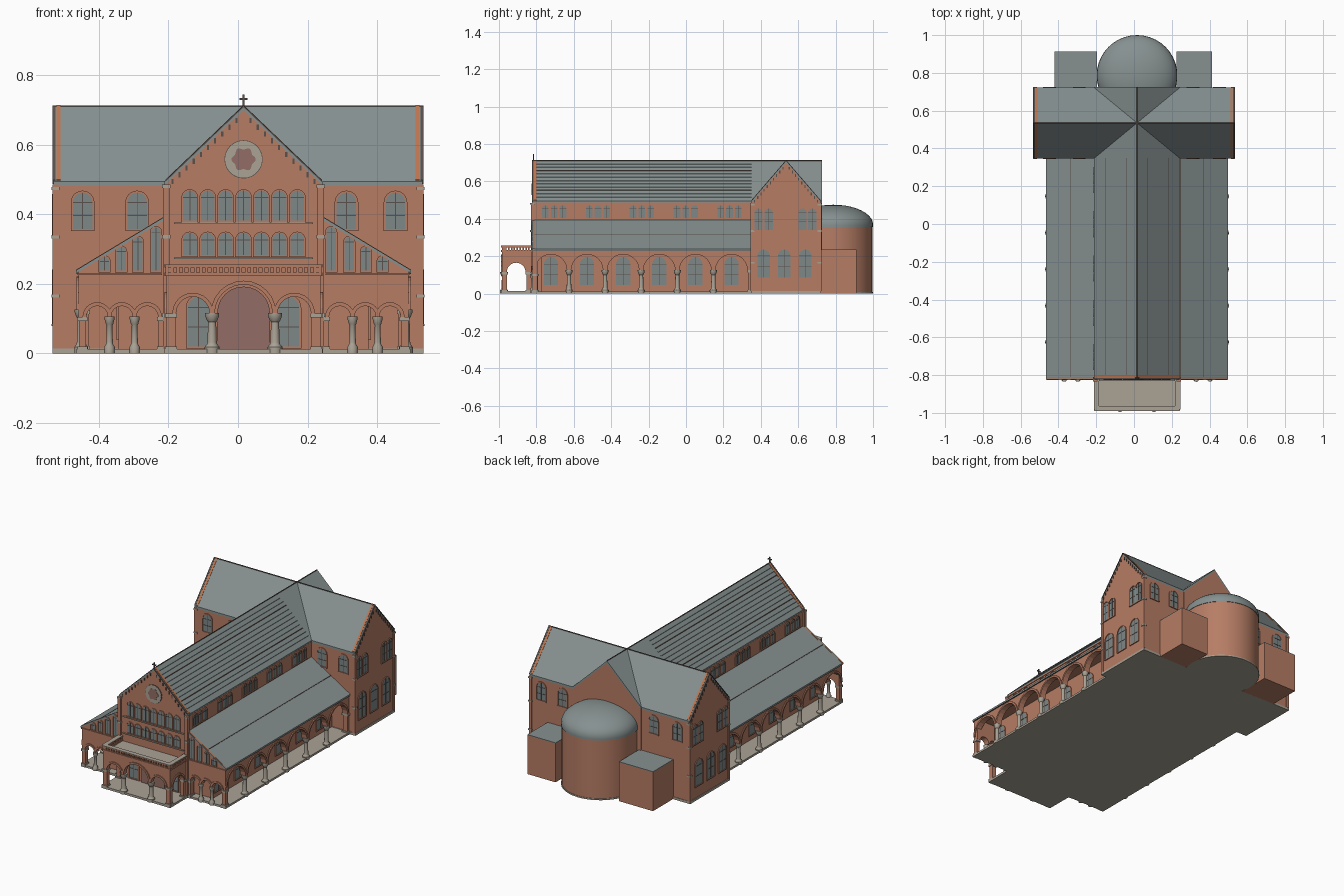
import bpy, bmesh
from math import sin, cos, pi, radians
from mathutils import Matrix, Vector

cube = bpy.data.objects.get("Cube")
if cube:
    bpy.data.objects.remove(cube, do_unlink=True)

COLOURS = {
    "brick": (0.47, 0.205, 0.13), "orange brick": (0.52, 0.18, 0.08),
    "slate": (0.24, 0.28, 0.28), "stone": (0.40, 0.36, 0.30),
    "glass": (0.21, 0.245, 0.245), "door wood": (0.29, 0.15, 0.13),
    "dark trim": (0.10, 0.08, 0.07),
}
MATS = {}
for key, rgb in COLOURS.items():
    m = MATS[key] = bpy.data.materials.new(key)
    m.use_nodes = True
    m.diffuse_color = (*rgb, 1)
    m.node_tree.nodes["Principled BSDF"].inputs["Base Color"].default_value = (*rgb, 1)

C = 0.016          # centre line of the nave
PARTS = {}         # name -> (bmesh, material)


def mesh_for(name, mat):
    return PARTS.setdefault(name, (bmesh.new(), mat))[0]


def frame(x, y, deg):
    """Wall frame: u along the wall, z up, n outward (0 degrees faces the front)."""
    return Matrix.Translation((x, y, 0)) @ Matrix.Rotation(radians(deg), 4, 'Z')


def prism(name, mat, F, pts, n0, n1):
    bm = mesh_for(name, mat)
    a, b = ([bm.verts.new(F @ Vector((u, -n, z))) for u, z in pts] for n in (n0, n1))
    bm.faces.new(a)
    bm.faces.new(b[::-1])
    for i in range(len(pts)):
        j = (i + 1) % len(pts)
        bm.faces.new((a[i], b[i], b[j], a[j]))


def block(name, mat, F, u0, u1, z0, z1, n0, n1):
    prism(name, mat, F, [(u0, z0), (u1, z0), (u1, z1), (u0, z1)], n0, n1)


def lathe(name, mat, x, y, profile, seg=12):
    bm = mesh_for(name, mat)
    rings = [[bm.verts.new((x + r * cos(2 * pi * i / seg), y + r * sin(2 * pi * i / seg), z))
              for i in range(seg)] for r, z in profile]
    bm.faces.new(rings[0][::-1])
    bm.faces.new(rings[-1])
    for lo, hi in zip(rings, rings[1:]):
        for i in range(seg):
            j = (i + 1) % seg
            bm.faces.new((lo[i], lo[j], hi[j], hi[i]))


def arc(u, z, r, n=12):
    return [(u - r * cos(pi * i / n), z + r * sin(pi * i / n)) for i in range(n + 1)]


def arch_shape(u, z0, top, r):
    return [(u - r, z0)] + arc(u, top - r, r) + [(u + r, z0)]


def window(F, u, z0, top, r, bars=2):
    prism("window_panes", "glass", F, arch_shape(u, z0, top, r), 0, 0.002)
    w = 0.006 if r > 0.022 else 0.004
    ring = arch_shape(u, z0, top + w, r + w) + arch_shape(u, z0, top, r)[::-1]
    prism("window_surrounds", "brick", F, ring, 0, 0.005)
    block("window_sills", "brick", F, u - r - w, u + r + w, z0 - 0.006, z0, 0, 0.006)
    t = 0.0012
    block("window_bars", "dark trim", F, u - t, u + t, z0, top, 0, 0.0035)
    for k in range(bars):
        z = z0 + (top - r - z0) * (k + 1) / bars
        block("window_bars", "dark trim", F, u - r, u + r, z - t, z + t, 0, 0.0035)


def arcade(name, F, outline, arches, spring, depth):
    """Wall resting on columns; outline runs over the top from left to right."""
    low = []
    for u, r in sorted(arches, reverse=True):
        low += arc(u, spring, r)[::-1]
        ring = arc(u, spring, r + 0.011) + arc(u, spring, r)[::-1]
        prism("arch_mouldings", "brick", F, ring, 0, 0.006)
    ends = [(outline[0][0], spring)], [(outline[-1][0], spring)]
    prism(name, "brick", F, ends[0] + outline + ends[1] + low, -depth, 0)


def column(x, y, top, r=0.012):
    lathe("columns", "stone", x, y, [(r * 1.6, 0), (r * 1.6, 0.018), (r * 1.1, 0.026), (r, 0.032),
          (r * 0.85, top - 0.026), (r * 1.1, top - 0.022), (r * 1.5, top - 0.008), (r * 1.5, top)])


def pier(F, u0, u1, spring, depth):
    block("piers", "brick", F, u0, u1, 0.005, spring + 0.001, -depth, 0)
    for z0, z1 in ((0, 0.02), (spring - 0.012, spring)):
        block("pier_stones", "stone", F, u0 - 0.004, u1 + 0.004, z0, z1, -depth - 0.004, 0.006)


def slope(name, mat, F, p, q, t, n0, n1):
    prism(name, mat, F, [p, q, (q[0], q[1] + t), (p[0], p[1] + t)], n0, n1)


def gable_trim(F, half, eave, top):
    for s in (-1, 1):
        p, q = (0, top), (s * half, eave)
        slope("gable_copings", "orange brick", F, p, q, 0.0145, -0.020, -0.008)
        slope("rake_trim", "dark trim", F, (0, top + 0.008), (s * half, eave + 0.008), 0.0055, -0.005, 0.004)
        for k in range(1, 11):
            u, z = half * k / 11, top - (top - eave) * k / 11
            block("gable_dentils", "dark trim", F, s * u - 0.003, s * u + 0.003, z - 0.018, z - 0.003, 0, 0.004)


def house(name, F, half, length, eave=0.485, top=0.70):
    prism(name + "_walls", "brick", F,
          [(-half, 0.006), (half, 0.006), (half, eave), (0, top), (-half, eave)], -length, 0)
    for s in (-1, 1):
        slope(name + "_roof", "slate", F, (0, top), (s * (half + 0.003), eave - 0.003), 0.012, -length, 0)
    block("ridge_caps", "dark trim", F, -0.002, 0.002, top + 0.008, top + 0.0135, -length, 0.002)
    gable_trim(F, half, eave, top)


FRONT, EAST = frame(C, -0.82, 0), frame(0.53, 0.535, 90)

# Nave and transept
house("nave", FRONT, 0.225, 1.546)
house("transept", EAST, 0.185, 1.06)
gable_trim(frame(-0.53, 0.535, -90), 0.185, 0.485, 0.70)
for s in (-1, 1):
    for k in range(1, 12):
        u, pitch = 0.0185 * k, 0.215 / 0.225
        name, mat = ("roof_bands", "dark trim") if k in (3, 9) else ("tile_rows", "slate")
        slope(name, mat, FRONT, (s * u, 0.70 - u * pitch), (s * (u + 0.003), 0.70 - (u + 0.003) * pitch),
              0.0145, -1.17, -0.021)

# Plinths
block("nave_plinth", "stone", FRONT, -0.48, 0.48, 0, 0.012, -1.17, 0.004)
block("porch_plinth", "stone", FRONT, -0.227, 0.227, 0, 0.013, 0, 0.168)
block("transept_plinth", "stone", EAST, -0.188, 0.188, 0, 0.014, -1.064, 0.004)
lathe("apse_plinth", "stone", C, 0.786, [(0.214, 0), (0.214, 0.008)], 40)

# Aisles: galleries behind open arcades, under lean-to roofs
for s in (-1, 1):
    prism("aisle_lofts", "brick", FRONT, [(s * 0.225, 0.232), (s * 0.472, 0.232), (s * 0.225, 0.383)], -1.17, -0.005)
    block("aisle_inner_walls", "brick", FRONT, *sorted((s * 0.22, s * 0.36)), 0.012, 0.234, -1.17, -0.045)
    p, q = (s * 0.225, 0.385), (s * 0.482, 0.23)
    slope("aisle_roofs", "slate", FRONT, p, q, 0.009, -1.17, 0.003)
    slope("aisle_copings", "orange brick", FRONT, p, q, 0.0105, -0.009, -0.003)
    slope("aisle_roof_bands", "dark trim", FRONT, (s * 0.352, 0.308), (s * 0.355, 0.306), 0.011, -1.17, -0.01)
    F = frame(C + s * 0.475, 0, s * 90)
    bays = [-0.722 + 0.193 * i for i in range(6)]
    ends = sorted((s * -0.82, s * 0.35))
    arcade("side_arcades", F, [(ends[0], 0.235), (ends[1], 0.235)], [(s * y, 0.085) for y in bays], 0.125, 0.03)
    block("eave_trim", "dark trim", F, ends[0], ends[1], 0.228, 0.233, 0, 0.006)
    for y in bays[:-1]:
        column(C + s * 0.467, y + 0.0965, 0.126, 0.0125)
    pier(F, *sorted((s * 0.332, s * 0.348)), 0.125, 0.03)
    # Aisle front
    top = sorted([(s * 0.225, 0.387), (s * 0.475, 0.235)])
    arcade("aisle_fronts", FRONT, top, [(s * u, 0.031) for u in (0.277, 0.35, 0.421)], 0.105, 0.03)
    for u in (0.3135, 0.3855):
        column(C + s * u, -0.82, 0.106, 0.0095)
    pier(FRONT, *sorted((s * 0.453, s * 0.474)), 0.105, 0.025)
    pier(FRONT, *sorted((s * 0.224, s * 0.245)), 0.105, 0.03)
    block("aisle_strings", "brick", FRONT, *sorted((s * 0.235, s * 0.478)), 0.225, 0.23, 0, 0.006)
    for u, t in ((0.252, 0.362), (0.304, 0.334), (0.352, 0.306), (0.40, 0.278)):
        window(FRONT, s * u, 0.238, t, 0.0135, 1)
    # Gallery and clerestory windows
    F = frame(C + s * 0.36, 0, s * 90)
    for y in bays:
        window(F, s * y, 0.045, 0.195, 0.038)
    F = frame(C + s * 0.225, 0, s * 90)
    for i in range(5):
        for d in (-0.047, 0, 0.047):
            window(F, s * (-0.705 + 0.2345 * i + d), 0.405, 0.472, 0.018, 1)
    block("clerestory_cornices", "brick", F, ends[0], ends[1], 0.479, 0.486, 0, 0.004)
    block("facade_pilasters", "brick", FRONT, s * 0.222 - 0.01, s * 0.222 + 0.01, 0.012, 0.485, -0.01, 0.01)
    for z in (0.105, 0.33, 0.475):
        block("facade_pilaster_stones", "stone", FRONT, s * 0.222 - 0.012, s * 0.222 + 0.012, z, z + 0.01, -0.01, 0.013)

# Transept windows and corner strips
for s in (-1, 1):
    F = frame(s * 0.53, 0.535, s * 90)
    for u in (-0.12, -0.01, 0.103):
        window(F, s * u, 0.085, 0.235, 0.033)
    for u in (-0.148, -0.093, 0.088, 0.14):
        window(F, s * u, 0.34, 0.455, 0.022)
    W = frame(0, 0.535 + s * 0.185, 0 if s < 0 else 180)
    for x in (-0.447, -0.29, 0.312, 0.453):
        window(W, x * -s, 0.358, 0.462, 0.028)
    for e in (-1, 1):
        block("corner_strips", "brick", F, e * 0.18 - 0.009, e * 0.18 + 0.009, 0.014, 0.485, -0.015, 0.003)
        for z in (0.16, 0.33, 0.47):
            block("corner_stones", "stone", F, e * 0.18 - 0.011, e * 0.18 + 0.011, z, z + 0.009, -0.017, 0.006)

# Front facade
for i in range(-3, 4):
    window(FRONT, i * 0.0515, 0.382, 0.468, 0.02, 1)
    window(FRONT, i * 0.0515, 0.283, 0.346, 0.02, 1)
for z in (0.372, 0.272):
    block("facade_strings", "stone", FRONT, -0.2, 0.2, z, z + 0.004, 0, 0.01)
ring = [(cos(2 * pi * i / 48), sin(2 * pi * i / 48)) for i in range(48)]
prism("rose_window_rim", "dark trim", FRONT, [(a * 0.055, 0.558 + b * 0.055) for a, b in ring], 0, 0.002)
prism("rose_window_ring", "stone", FRONT, [(a * 0.053, 0.558 + b * 0.053) for a, b in ring], 0, 0.004)
petals = [(0.0315 + 0.0035 * cos(pi * i / 4)) for i in range(48)]
prism("rose_window_flower", "door wood", FRONT, [(a * r, 0.558 + b * r) for (a, b), r in zip(ring, petals)], 0, 0.006)
prism("main_door", "door wood", FRONT, arch_shape(0, 0.012, 0.192, 0.076), 0, 0.008)
for s in (-1, 1):
    window(FRONT, s * 0.13, 0.02, 0.162, 0.03)
block("cross_post", "dark trim", FRONT, -0.003, 0.003, 0.70, 0.745, -0.008, -0.002)
block("cross_arm", "dark trim", FRONT, -0.012, 0.012, 0.728, 0.734, -0.008, -0.002)

# Porch with terrace and balustrade
PORCH = frame(C, -0.983, 0)
arcade("porch_front", PORCH, [(-0.222, 0.222), (0.222, 0.222)], [(0, 0.083), (-0.146, 0.048), (0.146, 0.048)], 0.115, 0.025)
block("terrace_floor", "stone", PORCH, -0.215, 0.215, 0.213, 0.2235, -0.163, -0.005)


def balustrade(F, u0, u1):
    block("balustrade_base", "brick", F, u0, u1, 0.222, 0.232, -0.018, 0.005)
    block("balustrade_rail", "brick", F, u0, u1, 0.247, 0.2535, -0.018, 0.005)
    block("balustrade_cap", "stone", F, u0, u1, 0.2535, 0.256, -0.02, 0.007)
    n = round((u1 - u0) / 0.0165)
    for i in range(n + 1):
        u = u0 + 0.004 + (u1 - u0 - 0.008) * i / n
        block("balusters", "brick", F, u - 0.004, u + 0.004, 0.232, 0.247, -0.014, 0.002)


balustrade(PORCH, -0.225, 0.225)
for s in (-1, 1):
    column(C + s * 0.0905, -0.973, 0.116, 0.0135)
    pier(PORCH, *sorted((s * 0.196, s * 0.222)), 0.115, 0.025)
    F = frame(C + s * 0.222, -0.9, s * 90)
    ends = sorted((s * -0.083, s * 0.08))
    arcade("porch_sides", F, [(ends[0], 0.222), (ends[1], 0.222)], [(s * -0.008, 0.05)], 0.115, 0.022)
    pier(F, *sorted((s * 0.046, s * 0.08)), 0.115, 0.022)
    balustrade(F, *ends)

# Apse, dome and flanking chapels
lathe("apse_wall", "brick", C, 0.787, [(0.21, 0.006), (0.21, 0.357)], 40)
lathe("apse_dome", "slate", C, 0.787, [(0.213, 0.356), (0.213, 0.366)] + [
    (0.212 * cos(a * pi / 20) + 0.001, 0.37 + 0.105 * sin(a * pi / 20)) for a in range(11)], 40)
for x0, x1 in ((-0.42, -0.195), (0.225, 0.412)):
    F = frame(0, 0.91, 0)
    block("chapel_walls", "brick", F, x0, x1, 0, 0.232, -0.002, 0.192)
    block("chapel_roofs", "slate", F, x0, x1, 0.232, 0.236, -0.002, 0.192)

# Turn the gathered parts into objects
for name, (bm, mat) in PARTS.items():
    bmesh.ops.recalc_face_normals(bm, faces=bm.faces)
    me = bpy.data.meshes.new(name)
    bm.to_mesh(me)
    bm.free()
    me.materials.append(MATS[mat])
    ob = bpy.data.objects.new(name, me)
    bpy.context.collection.objects.link(ob)
    if name in ("columns", "apse_wall", "apse_dome"):
        bpy.ops.object.select_all(action='DESELECT')
        ob.select_set(True)
        bpy.context.view_layer.objects.active = ob
        bpy.ops.object.shade_smooth_by_angle(angle=radians(35))
